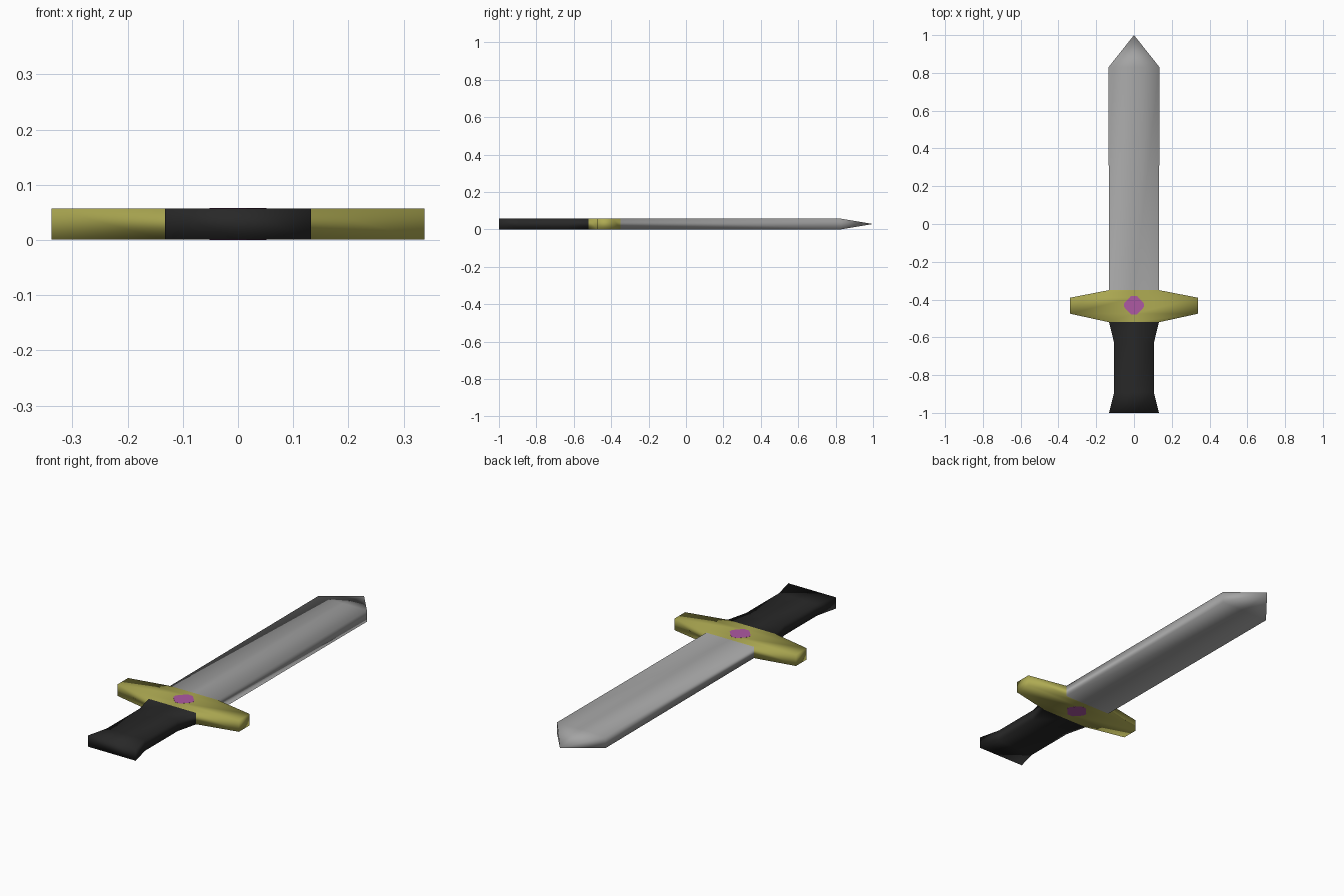
import bpy, bmesh

if "Cube" in bpy.data.objects:
    bpy.data.objects.remove(bpy.data.objects["Cube"])

TOP = 0.058           # full thickness of the sword
SKIN = 0.0005         # body sits just under the gem faces


def material(name, rgb):
    m = bpy.data.materials.new(name)
    m.diffuse_color = (*rgb, 1)
    m.use_nodes = True
    m.node_tree.nodes["Principled BSDF"].inputs["Base Color"].default_value = m.diffuse_color
    return m


steel = material("steel grey", (0.37, 0.37, 0.37))
gold = material("dull gold", (0.42, 0.40, 0.085))
black = material("grip black", (0.021, 0.021, 0.021))
pink = material("gem pink", (0.42, 0.10, 0.36))


def finish(name, bm, mats, smooth):
    bmesh.ops.recalc_face_normals(bm, faces=bm.faces)
    for f in bm.faces:
        f.smooth = smooth
    mesh = bpy.data.meshes.new(name)
    bm.to_mesh(mesh)
    bm.free()
    for m in mats:
        mesh.materials.append(m)
    bpy.context.collection.objects.link(bpy.data.objects.new(name, mesh))


# Grip, cross guard and blade: one softly shaded loft of (y, half width) rows
rows = [(-1.0, 0.132), (-0.89, 0.105), (-0.63, 0.105), (-0.52, 0.132),
        (-0.475, 0.338), (-0.39, 0.338), (-0.35, 0.132), (0.83, 0.135)]
bm = bmesh.new()
rings = []
for y, w in rows:
    high = [bm.verts.new((x, y, TOP - SKIN)) for x in (-w, 0, w)]
    low = [bm.verts.new((x, y, SKIN)) for x in (w, 0, -w)]
    rings.append(high + low)
tip = bm.verts.new((0, 1.0, TOP / 2))
for a, b in zip(rings, rings[1:]):
    for i in range(6):
        j = (i + 1) % 6
        bm.faces.new((a[i], a[j], b[j], b[i]))
for i in range(6):
    bm.faces.new((rings[-1][i], rings[-1][(i + 1) % 6], tip))
# Butt of the grip, split on the centre line
r = rings[0]
bm.faces.new((r[0], r[1], r[4], r[5]))
bm.faces.new((r[1], r[2], r[3], r[4]))
# Colour by position along the sword
for f in bm.faces:
    y = f.calc_center_median().y
    f.material_index = 0 if y < -0.52 else 1 if y < -0.35 else 2
finish("sword_body", bm, [black, gold, steel], True)

# Thin gem plates on both faces of the guard
half = [(0.015, -0.48), (0.052, -0.44), (0.052, -0.42), (0.015, -0.38)]
outline = half + [(-x, y) for x, y in reversed(half)]
for name, z in (("gem_top", TOP - 2 * SKIN), ("gem_bottom", 0)):
    bm = bmesh.new()
    face = bm.faces.new([bm.verts.new((x, y, z)) for x, y in outline])
    res = bmesh.ops.extrude_face_region(bm, geom=[face], use_keep_orig=True)
    for v in res["geom"]:
        if isinstance(v, bmesh.types.BMVert):
            v.co.z += 2 * SKIN
    finish(name, bm, [pink], False)
